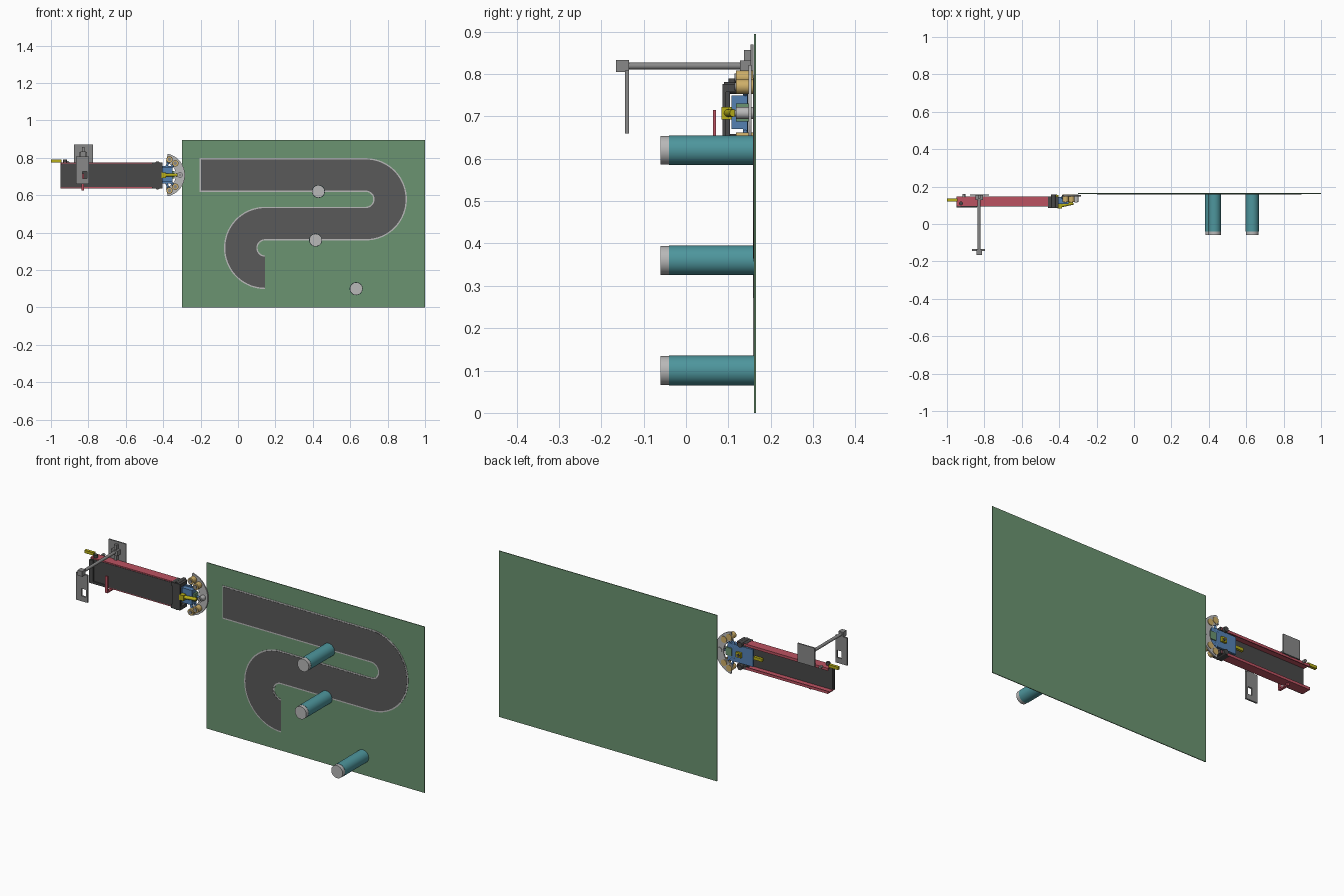
import bpy, bmesh, math
from mathutils import Vector, Matrix

cube = bpy.data.objects.get("Cube")
if cube:
    bpy.data.objects.remove(cube, do_unlink=True)


def material(name, r, g, b):
    m = bpy.data.materials.new(name)
    m.use_nodes = True
    m.diffuse_color = (r, g, b, 1)
    m.node_tree.nodes["Principled BSDF"].inputs["Base Color"].default_value = (r, g, b, 1)
    return m


GREEN = material("board green", .147, .296, .165)
ROAD = material("road grey", .1, .1, .1)
DARK = material("dark grey", .065, .065, .065)
LIGHT = material("light grey", .48, .48, .48)
MID = material("mid grey", .25, .25, .25)
TEAL = material("teal", .076, .305, .337)
RED = material("red", .5, .085, .12)
BLUE = material("blue", .09, .22, .45)
YELLOW = material("yellow", .48, .43, .01)
GOLD = material("gold", .62, .43, .14)


def finish(bm, name, mat):
    bmesh.ops.recalc_face_normals(bm, faces=bm.faces)
    me = bpy.data.meshes.new(name)
    bm.to_mesh(me)
    bm.free()
    me.materials.append(mat)
    ob = bpy.data.objects.new(name, me)
    bpy.context.collection.objects.link(ob)
    return ob


def box(name, mat, xs, ys, zs):
    bm = bmesh.new()
    bmesh.ops.create_cube(bm, size=1)
    for v in bm.verts:
        v.co = [(a + b) / 2 + c * (b - a) for c, (a, b) in zip(v.co, (xs, ys, zs))]
    return finish(bm, name, mat)


def rod(name, mat, p, q, radius, sides=32):
    p, q = Vector(p), Vector(q)
    bm = bmesh.new()
    turn = (q - p).to_track_quat('Z', 'Y').to_matrix().to_4x4()
    bmesh.ops.create_cone(bm, cap_ends=True, segments=sides, radius1=radius, radius2=radius,
                          depth=(q - p).length, matrix=Matrix.Translation((p + q) / 2) @ turn)
    ob = finish(bm, name, mat)
    for f in ob.data.polygons:
        f.use_smooth = len(f.vertices) == 4
    for e in ob.data.edges:
        a, b = (ob.data.vertices[i].co for i in e.vertices)
        e.use_edge_sharp = abs((a - b).dot((q - p).normalized())) < 1e-5
    return ob


def ribbon(name, mat, path, half, y0, y1):
    """Flat band of constant width along (x, z, heading) stations."""
    bm = bmesh.new()
    rows = []
    for x, z, a in path:
        nx, nz = -math.sin(a) * half, math.cos(a) * half
        rows.append([bm.verts.new((x + s * nx, y0, z + s * nz)) for s in (1, -1)])
    faces = [bm.faces.new((a[0], b[0], b[1], a[1])) for a, b in zip(rows, rows[1:])]
    ext = bmesh.ops.extrude_face_region(bm, geom=faces, use_keep_orig=True)
    bmesh.ops.translate(bm, vec=(0, y1 - y0, 0),
                        verts=[g for g in ext["geom"] if isinstance(g, bmesh.types.BMVert)])
    return finish(bm, name, mat)


def arc(cx, cz, r, a0, a1, n=36):
    """Stations around an arc, heading along the direction of travel."""
    side = math.pi / 2 if a1 > a0 else -math.pi / 2
    angles = [math.radians(a0 + (a1 - a0) * i / n) for i in range(n + 1)]
    return [(cx + r * math.cos(a), cz + r * math.sin(a), a + side) for a in angles]


# Board with a winding road and its pale edging
box("board", GREEN, (-.3, 1), (.161, .165), (0, .895))


def road_path(trim):
    start = [(-.205 + trim, .708, 0)]
    finish_end = [(.145 - trim * .01, .188, 0)]
    return start + arc(.683, .578, .13, 90, -90) + arc(.145, .318, .13, 90, 270) + finish_end


ribbon("road_edging", LIGHT, road_path(0)[:-1], .09, .1595, .161)
ribbon("road", ROAD, road_path(.006)[:-1], .083, .1585, .161)

# Posts standing out from the board
for i, (x, z) in enumerate(((.43, .62), (.415, .36), (.632, .1))):
    rod(f"post_{i}", TEAL, (x, -.04, z), (x, .161, z), .035, 40)
    rod(f"post_cap_{i}", LIGHT, (x, -.06, z), (x, -.04, z), .034, 40)

# Channel beam: dark web with red flanges and lips
box("beam_web", DARK, (-.945, -.41), (.094, .104), (.643, .769))
for side, z0, z1 in (("lower", .637, .643), ("upper", .769, .775)):
    box(f"{side}_flange", RED, (-.948, -.41), (.096, .146), (z0, z1))
    lip = (z0, z0 + .014) if side == "lower" else (z1 - .014, z1)
    box(f"{side}_lip", RED, (-.948, -.41), (.141, .146), lip)

# Outer end of the beam
box("end_foot", DARK, (-.95, -.84), (.088, .095), (.64, .652))
box("end_plate", DARK, (-.95, -.925), (.088, .096), (.645, .765))
rod("end_pin", DARK, (-.925, .11, .775), (-.925, .11, .79), .01)
box("end_handle", YELLOW, (-1, -.945), (.119, .135), (.775, .79))
rod("end_pivot", MID, (-.91, .145, .775), (-.91, .16, .775), .008)

# Red bracket below the beam
box("bracket_upright", RED, (-.837, -.823), (.064, .071), (.625, .715))
box("bracket_foot", RED, (-.837, -.823), (.064, .13), (.625, .632))
box("bracket_hanger", RED, (-.837, -.823), (.122, .13), (.625, .64))

# Cross rod with a back plate and a windowed front plate
rod("cross_rod", MID, (-.828, -.15, .819), (-.828, .155, .819), .008)
box("rod_block", MID, (-.842, -.814), (-.165, -.135), (.805, .833))
box("rod_collar", MID, (-.848, -.808), (.128, .152), (.806, .832))
box("back_plate", MID, (-.878, -.775), (.152, .159), (.768, .87))
box("back_plate_rib", MID, (-.835, -.82), (.137, .153), (.77, .857))
for name, xs, zs in (("top", (-.866, -.797), (.728, .808)),
                     ("left", (-.866, -.832), (.688, .728)),
                     ("right", (-.806, -.797), (.688, .728)),
                     ("bottom", (-.866, -.797), (.66, .688))):
    box(f"front_plate_{name}", MID, xs, (-.144, -.135), zs)

# Inner end of the beam: clamps and knuckles
box("wrist_plate", DARK, (-.455, -.405), (.086, .094), (.645, .77))
for side, z in (("lower", .645), ("upper", .767)):
    box(f"{side}_clamp", DARK, (-.46, -.405), (.086, .146), (z - .009, z + .009))
    rod(f"{side}_knuckle", DARK, (-.43, .09, z), (-.43, .158, z), .014)

# Blue wrist with yellow and green fittings
box("wrist_back", BLUE, (-.5, -.35), (.134, .145), (.662, .755))
box("wrist_block", BLUE, (-.41, -.35), (.108, .134), (.67, .75))
box("wrist_boss", YELLOW, (-.435, -.405), (.145, .156), (.695, .722))
rod("wrist_boss_pin", DARK, (-.42, .155, .708), (-.42, .159, .708), .008)
box("wrist_tab", YELLOW, (-.55, -.5), (.125, .14), (.7, .716))
box("wrist_pad", GREEN, (-.375, -.34), (.118, .15), (.688, .73))
box("pointer_head", YELLOW, (-.41, -.385), (.084, .112), (.693, .722))
rod("pointer", YELLOW, (-.395, .097, .708), (-.325, .112, .708), .009, 16)

# Fan-shaped plate carrying a row of rollers
cx, cz = -.4, .708
ribbon("fan_plate", LIGHT, arc(cx, cz, .092, -78, 78, 32), .024, .148, .155)
for i, angle in enumerate((-68, -44, 0, 44, 68)):
    a = math.radians(angle)
    x, z = cx + .09 * math.cos(a), cz + .09 * math.sin(a)
    r = .014 if angle == 0 else .017
    rod(f"roller_{i}", LIGHT if angle == 0 else GOLD, (x, .118, z), (x, .158, z), r, 24)
    rod(f"roller_cap_{i}", MID, (x, .114, z), (x, .118, z), r * .55, 16)
    rod(f"roller_arm_{i}", BLUE, (cx + .03 * math.cos(a), .14, cz + .03 * math.sin(a)),
        (x, .14, z), .006, 12)
